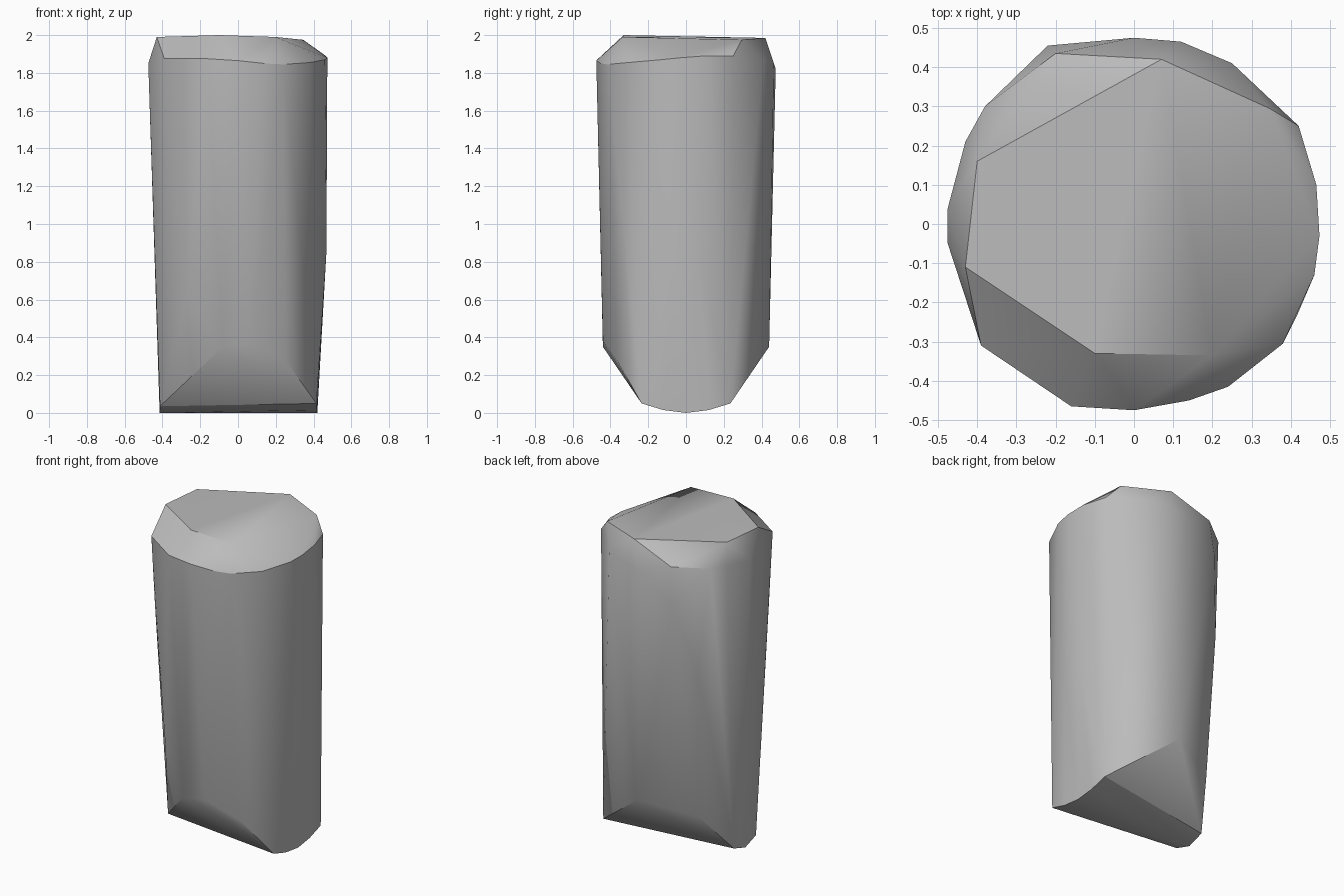
import bpy
import bmesh
import math

cube = bpy.data.objects.get("Cube")
if cube:
    bpy.data.objects.remove(cube, do_unlink=True)


def make_material(name, color):
    material = bpy.data.materials.new(name)
    material.use_nodes = True
    material.diffuse_color = color
    shader = material.node_tree.nodes["Principled BSDF"]
    shader.inputs["Base Color"].default_value = color
    return material


def hull_object(name, points, material):
    """Wrap the corner points in one closed, chiselled surface."""
    mesh = bpy.data.meshes.new(name)
    bm = bmesh.new()
    corners = [bm.verts.new(point) for point in points]
    result = bmesh.ops.convex_hull(bm, input=corners)
    unused = {g for g in result["geom_interior"] + result["geom_unused"]
              if isinstance(g, bmesh.types.BMVert)}
    bmesh.ops.delete(bm, geom=list(unused), context="VERTS")
    bmesh.ops.recalc_face_normals(bm, faces=bm.faces)
    bm.to_mesh(mesh)
    bm.free()
    mesh.materials.append(material)
    obj = bpy.data.objects.new(name, mesh)
    bpy.context.collection.objects.link(obj)
    return obj


# Flat top, with its outer corners stopping short of the rim
top_corners = [(-.43, -.11, 1.99), (-.1, -.33, 2), (.2, -.335, 1.99),
               (-.4, .16, 1.99), (.07, .42, 1.985), (.345, .295, 1.975)]

# Irregular round rim below the top bevel
rim = [(-.39, -.31, 1.875), (-.16, -.465, 1.875), (0, -.475, 1.865),
       (.14, -.45, 1.85), (.24, -.415, 1.845), (.38, -.305, 1.855),
       (.46, -.13, 1.87), (.473, -.03, 1.88), (.465, .1, 1.89),
       (.42, .25, 1.89), (.25, .41, 1.87), (.12, .465, 1.85),
       (0, .475, 1.82), (-.2, .435, 1.885), (-.22, .455, 1.66),
       (-.38, .3, 1.87), (-.43, .21, 1.87),
       (-.475, .04, 1.85), (-.475, -.05, 1.85)]

# Slight bulges of the right wall and the two left corners
wall = [(.468, -.06, .85), (.466, .06, .85), (-.275, -.335, .6),
        (-.378, -.292, 1.45), (-.325, .34, 1.2)]

# Upper corners of the two sloping cuts at the foot
foot = [(-.08, -.44, .35), (.07, -.44, .38), (.25, -.365, .28),
        (.03, .44, .35), (-.29, .3, .28)]

# Blunt wedge underneath, wide at one end and narrow at the other
foot += [(.42, 0, 0), (-.415, 0, 0)]
for side in (-1, 1):
    foot += [(.418, side * .12, .015), (.415, side * .235, .05),
             (-.413, side * .11, .035)]

stone = make_material("stone grey", (.5, .5, .5, 1))
block = hull_object("stone_block", top_corners + rim + wall + foot, stone)

# Soft shading along the round wall, crisp edges at the cuts
bpy.ops.object.select_all(action="DESELECT")
block.select_set(True)
bpy.context.view_layer.objects.active = block
bpy.ops.object.shade_smooth_by_angle(angle=math.radians(30))
